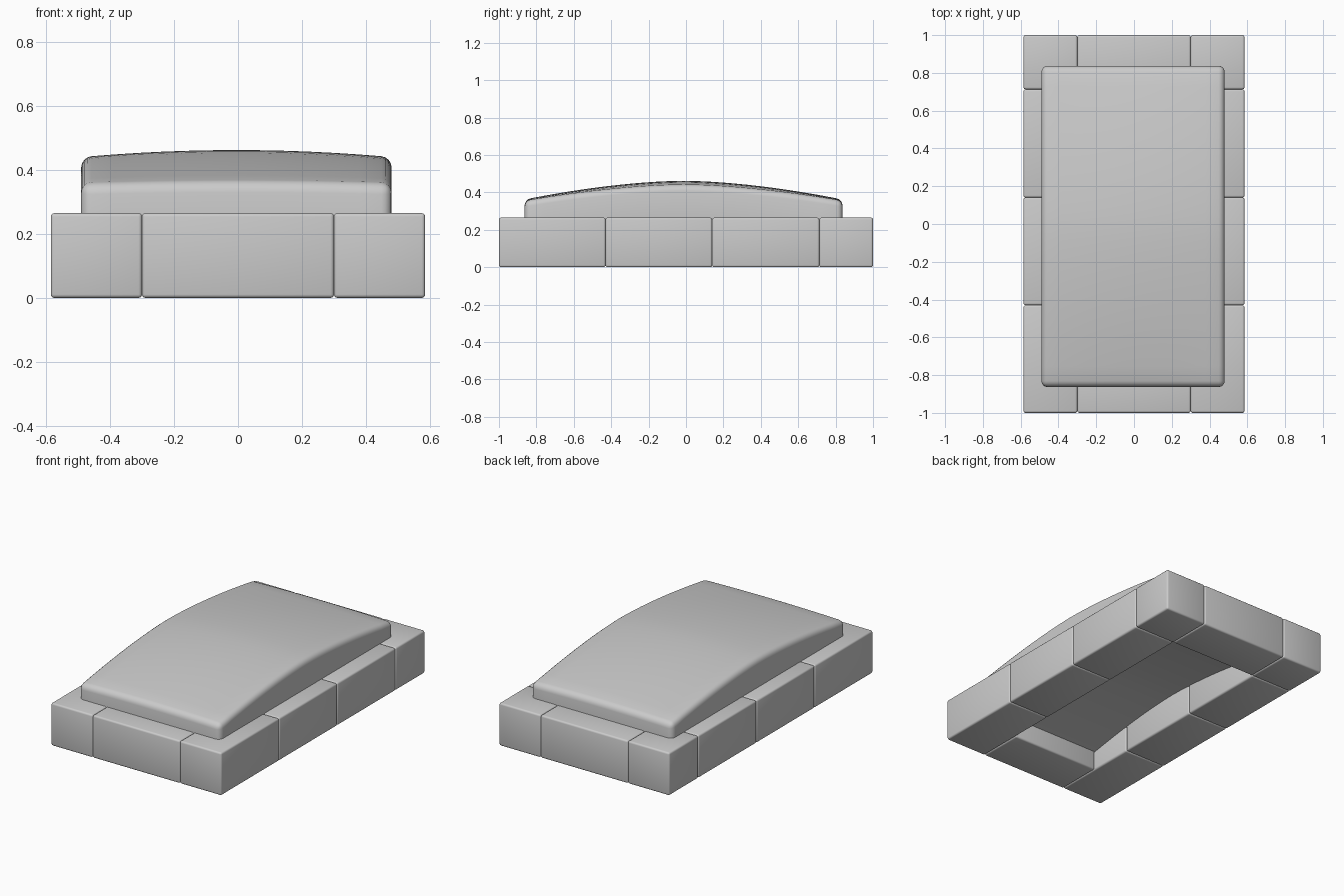
import bpy, bmesh

if "Cube" in bpy.data.objects:
    bpy.data.objects.remove(bpy.data.objects["Cube"])


def finish(bm, name):
    mesh = bpy.data.meshes.new(name)
    bm.to_mesh(mesh)
    bm.free()
    ob = bpy.data.objects.new(name, mesh)
    bpy.context.collection.objects.link(ob)
    bpy.ops.object.select_all(action='DESELECT')
    ob.select_set(True)
    bpy.context.view_layer.objects.active = ob
    bpy.ops.object.shade_smooth_by_angle(angle=0.6)
    return ob


def rounded_box(x0, x1, y0, y1, z0, z1, r, segs):
    bm = bmesh.new()
    bmesh.ops.create_cube(bm, size=1)
    for v in bm.verts:
        v.co = ((x0 + x1) / 2 + v.co.x * (x1 - x0),
                (y0 + y1) / 2 + v.co.y * (y1 - y0),
                (z0 + z1) / 2 + v.co.z * (z1 - z0))
    bmesh.ops.bevel(bm, geom=bm.edges[:], offset=r, segments=segs,
                    profile=0.5, affect='EDGES')
    return bm


# stone border: four blocks per long side, one block across each end
H = 0.265
ys = [-1, -0.43, 0.14, 0.713, 1]
for side, (a, b) in (("left", (-0.585, -0.3)), ("right", (0.3, 0.585))):
    for i in range(4):
        finish(rounded_box(a, b, ys[i], ys[i + 1], 0, H, 0.011, 3),
               f"{side}_border_block_{i + 1}")
for end, (a, b) in (("front", (-1, -0.713)), ("back", (0.713, 1))):
    finish(rounded_box(-0.3, 0.3, a, b, 0, H, 0.011, 3), f"{end}_border_block")

# arched earth mound: rounded slab, sliced into strips and bent down to its ends
CX, CY, HX, HY, TOP = -0.005, -0.013, 0.485, 0.85, 0.462
bm = rounded_box(CX - HX, CX + HX, CY - HY, CY + HY, TOP - 0.27, TOP, 0.032, 4)
for axis, centre, half, n in ((0, CX, HX, 12), (1, CY, HY, 24)):
    for i in range(1, n):
        co, no = [0, 0, 0], [0, 0, 0]
        co[axis] = centre + half * 0.95 * (2 * i / n - 1)
        no[axis] = 1
        bmesh.ops.bisect_plane(bm, geom=bm.verts[:] + bm.edges[:] + bm.faces[:],
                               plane_co=co, plane_no=no)
for v in bm.verts:
    u, w = abs(v.co.x - CX) / HX, abs(v.co.y - CY) / HY
    drop = 0.1 * w ** 1.7
    if v.co.z > TOP - 0.1:
        drop += 0.022 * u * u * (1 - 0.7 * w * w)
    v.co.z -= drop
finish(bm, "earth_mound")
